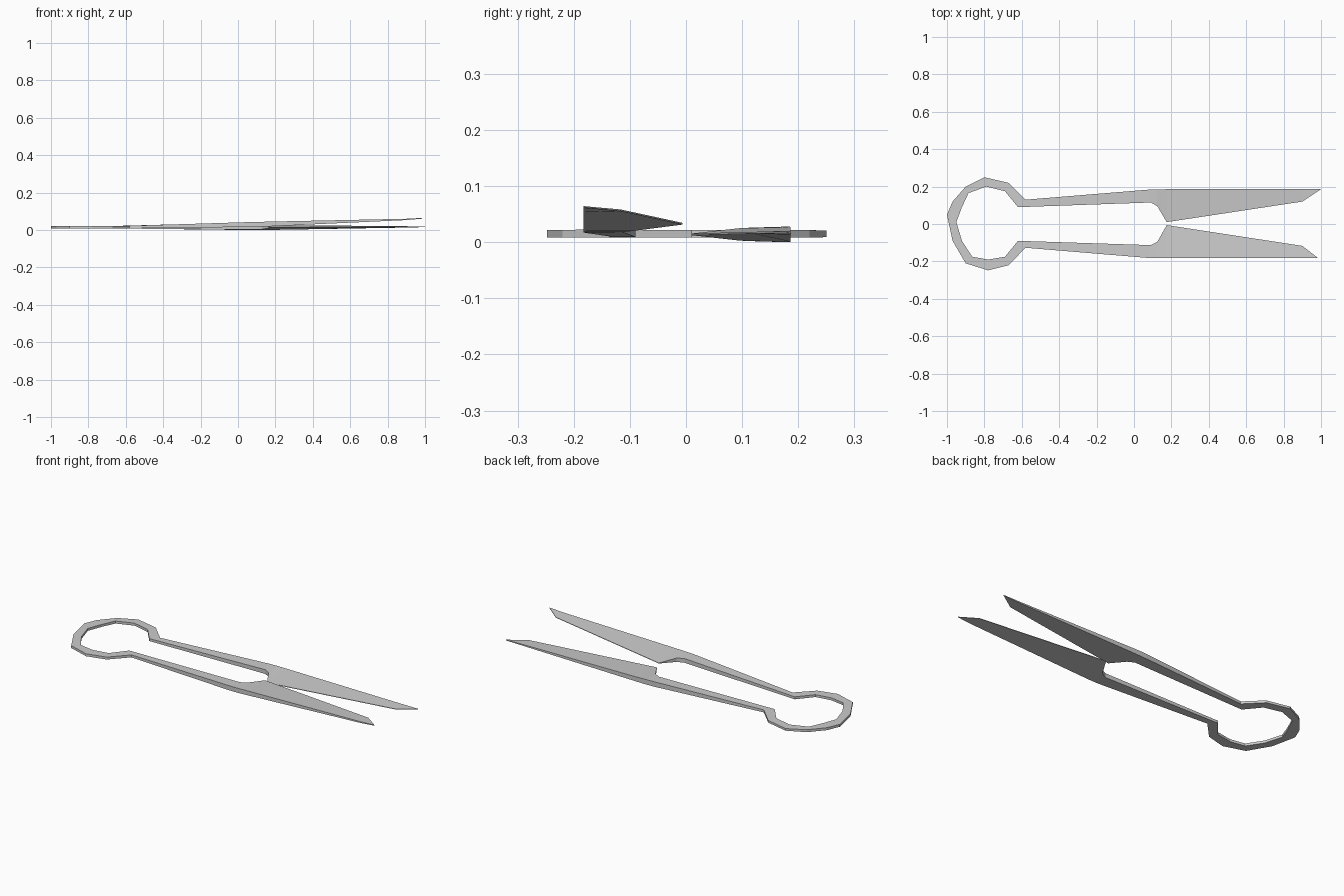
import bpy, bmesh

# Stations: outer (x, y), inner (x, y), mid height z, outer thickness, inner thickness
# Upper blade and arm (+y side), from tip back to the bow
blade_a = [
    ((1.00, .187), (.995, .183), .018, .004, .002),
    ((.90, .186), (.90, .12), .017, .007, .003),
    ((.18, .186), (.175, .01), .014, .026, .003),
    ((.12, .185), (.125, .095), .014, .028, .022),
    ((.07, .183), (.09, .115), .014, .028, .024),
    ((-.58, .13), (-.62, .09), .015, .014, .014),
]
# Spring bow, traced round the left end
bow = [
    ((-.67, .22), (-.69, .175), .015, .013, .014),
    ((-.80, .25), (-.79, .20), .015, .012, .014),
    ((-.90, .20), (-.885, .165), .015, .014, .014),
    ((-.97, .12), (-.92, .09), .015, .014, .014),
    ((-1.0, .05), (-.95, .01), .015, .014, .014),
    ((-.97, -.09), (-.92, -.09), .015, .014, .014),
    ((-.90, -.21), (-.865, -.175), .015, .014, .014),
    ((-.78, -.248), (-.78, -.19), .015, .014, .014),
    ((-.67, -.22), (-.69, -.175), .015, .014, .014),
]
# Lower arm and raised blade (-y side)
blade_b = [
    ((-.58, -.127), (-.62, -.09), .016, .014, .014),
    ((.07, -.181), (.09, -.113), .030, .026, .024),
    ((.12, -.183), (.125, -.095), .031, .026, .022),
    ((.18, -.183), (.175, -.006), .033, .025, .003),
    ((.90, -.183), (.90, -.117), .057, .007, .003),
    ((.985, -.183), (.98, -.179), .063, .004, .002),
]


def loft(name, stations):
    """Skin four-sided sections into one capped solid."""
    bm = bmesh.new()
    rings = []
    for (ox, oy), (ix, iy), z, ho, hi in stations:
        pts = [(ox, oy, z - ho / 2), (ox, oy, z + ho / 2),
               (ix, iy, z + hi / 2), (ix, iy, z - hi / 2)]
        rings.append([bm.verts.new(p) for p in pts])
    for a, b in zip(rings, rings[1:]):
        for i in range(4):
            j = (i + 1) % 4
            bm.faces.new((a[i], a[j], b[j], b[i]))
    bm.faces.new(rings[0])
    bm.faces.new(rings[-1][::-1])
    bmesh.ops.recalc_face_normals(bm, faces=bm.faces)
    mesh = bpy.data.meshes.new(name)
    bm.to_mesh(mesh)
    bm.free()
    obj = bpy.data.objects.new(name, mesh)
    bpy.context.collection.objects.link(obj)
    return obj


# One continuous forged strip: blade, arm, bow, arm, blade
loft("spring_shears", blade_a + bow + blade_b)
